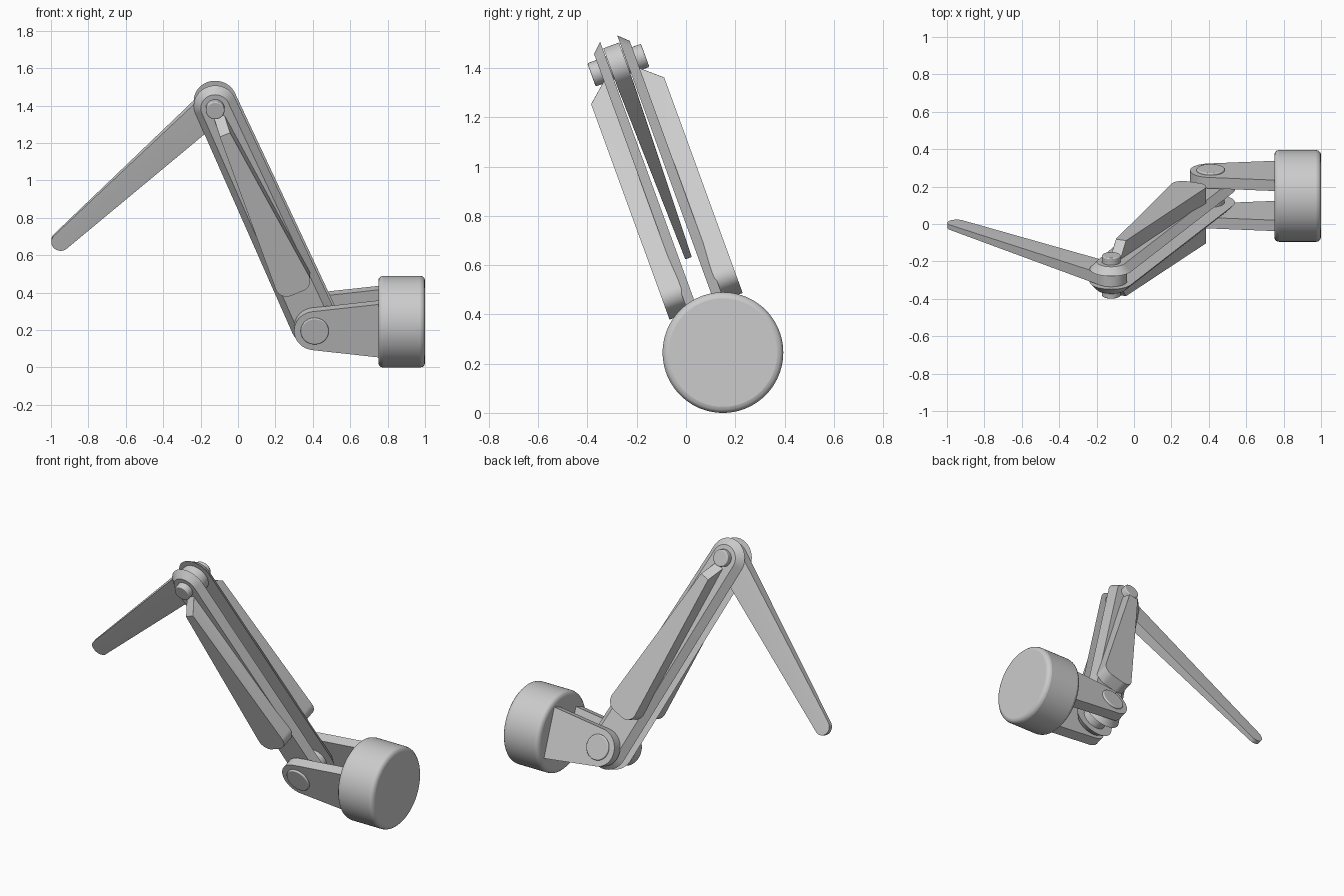
import bpy, bmesh, math
from math import radians, cos, sin, pi
from mathutils import Matrix, Vector

default = bpy.data.objects.get("Cube")
if default:
    bpy.data.objects.remove(default, do_unlink=True)

# The linkage lies in a plane rolled about the base axis
FRAME = Matrix.Translation((0, 0.15, 0.245)) @ Matrix.Rotation(radians(20), 4, 'X')

# Joint centres in the rolled plane, as (x, z)
SHOULDER = Vector((0.41, 0))
ELBOW = Vector((-0.122, 1.242))
TIP = Vector((-0.948, 0.458))
ALONG = (ELBOW - SHOULDER).normalized()
ACROSS = Vector((ALONG.y, -ALONG.x))


def on_arm(s, u):
    """Point s along the upper arm and u to its side."""
    return SHOULDER + ALONG * s + ACROSS * u


def shade(obj, angle=28):
    bpy.ops.object.select_all(action='DESELECT')
    obj.select_set(True)
    bpy.context.view_layer.objects.active = obj
    bpy.ops.object.shade_smooth_by_angle(angle=radians(angle))


def hull(name, discs, segments=48):
    """Convex solid around discs given as (centre, depth, radius)."""
    bm = bmesh.new()
    for centre, depth, radius in discs:
        for i in range(segments):
            a = 2 * pi * i / segments
            bm.verts.new((centre.x + radius * cos(a), depth, centre.y + radius * sin(a)))
    result = bmesh.ops.convex_hull(bm, input=bm.verts)
    loose = set(result["geom_interior"]) | set(result["geom_unused"])
    bmesh.ops.delete(bm, geom=[g for g in loose if isinstance(g, bmesh.types.BMVert)],
                     context='VERTS')
    bmesh.ops.dissolve_limit(bm, angle_limit=radians(0.5), verts=bm.verts, edges=bm.edges)
    bmesh.ops.recalc_face_normals(bm, faces=bm.faces)
    mesh = bpy.data.meshes.new(name)
    bm.to_mesh(mesh)
    bm.free()
    obj = bpy.data.objects.new(name, mesh)
    bpy.context.collection.objects.link(obj)
    obj.matrix_world = FRAME
    shade(obj)
    return obj


def drum(name, matrix, radius, length, bevel, segments=64):
    """Cylinder with rounded rims."""
    bpy.ops.mesh.primitive_cylinder_add(vertices=segments, radius=radius, depth=length)
    obj = bpy.context.object
    obj.name = name
    obj.matrix_world = matrix
    mod = obj.modifiers.new("rim", 'BEVEL')
    mod.width = bevel
    mod.segments = 3
    mod.limit_method = 'ANGLE'
    mod.angle_limit = radians(40)
    shade(obj)
    return obj


def pin(name, centre, radius, length):
    place = Matrix.Translation((centre.x, 0, centre.y)) @ Matrix.Rotation(pi / 2, 4, 'X')
    return drum(name, FRAME @ place, radius, length, 0.006, 48)


# Round base
drum("base", Matrix.Translation((0.875, 0.15, 0.245)) @ Matrix.Rotation(pi / 2, 4, 'Y'),
     0.245, 0.25, 0.025, 96)

# Mirrored pairs: base brackets, arm plates and arm covers
for side, label in ((-1, "front"), (1, "back")):
    # Bracket widening into the base
    bracket = []
    for depth in (0.083, 0.145):
        bracket.append((SHOULDER, side * depth, 0.11))
        bracket += [(Vector((0.77, z)), side * depth, 0.002) for z in (-0.151, 0.151)]
    hull(label + "_bracket", bracket)

    # Arm plate, chamfered towards the outside
    hull(label + "_arm_plate", [
        (SHOULDER, side * 0.037, 0.13), (ELBOW, side * 0.037, 0.115),
        (SHOULDER, side * 0.077, 0.092), (ELBOW, side * 0.077, 0.077)])

    # Arm cover with a ramp at the elbow end
    cover = []
    for depth, top in ((0.07, 1.298), (0.158, 1.215)):
        for u in (-1, 1):
            cover.append((on_arm(top, u * 0.026), side * depth, 0.004))
            cover.append((on_arm(0.3, u * 0.035), side * depth, 0.062))
    hull(label + "_arm_cover", cover)

# Forearm, thinning towards the tip
hull("forearm", [(centre, side * depth, radius) for side in (-1, 1)
                 for centre, depth, radius in ((ELBOW, 0.034, 0.085), (TIP, 0.014, 0.05))])

# Joint pins
pin("shoulder_pin", SHOULDER, 0.075, 0.312)
pin("elbow_pin", ELBOW, 0.05, 0.232)
